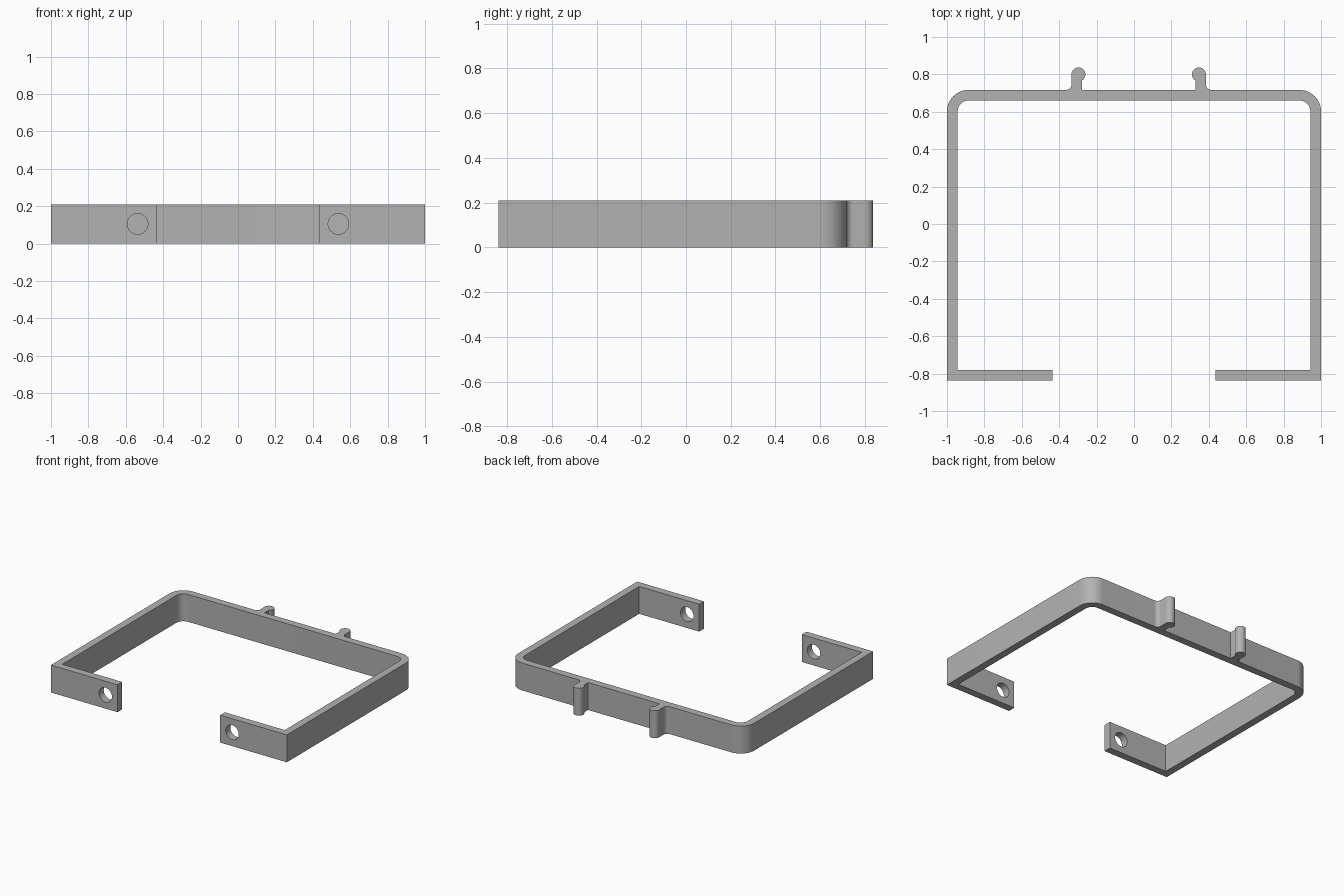
import bpy, bmesh
from math import cos, sin, radians
from mathutils import Matrix

cube = bpy.data.objects.get("Cube")
if cube:
    bpy.data.objects.remove(cube, do_unlink=True)

HEIGHT, WALL = 0.21, 0.057
FRONT, BACK = -0.837, 0.717
FOOT_END = 0.435
HOOK_MID = 0.025        # the hook pair sits slightly off centre


def arc(cx, cy, r, start, end, steps=12):
    angles = [radians(start + (end - start) * i / steps) for i in range(steps + 1)]
    return [(cx + r * cos(a), cy + r * sin(a)) for a in angles]


def mirrored(points, axis=0.0):
    return [(2 * axis - x, y) for x, y in reversed(points)]


# Hook: outer fillet, rounded head bulging inward, straight inner side
hook = arc(0.414, BACK + 0.03, 0.03, 270, 180, 8)
hook += arc(0.347, 0.80, 0.037, 0, 239, 28)
hook.append((0.328, BACK))

# Outside of the right-hand half, then the inside of the same half
outer_half = [(FOOT_END, FRONT), (1, FRONT)] + arc(0.885, BACK - 0.115, 0.115, 0, 90)
inner_half = arc(0.885, BACK - 0.115, 0.115 - WALL, 90, 0)
inner_half += [(1 - WALL, FRONT + WALL), (FOOT_END, FRONT + WALL)]

outline = (outer_half + hook + mirrored(hook, HOOK_MID) + mirrored(outer_half)
           + mirrored(inner_half) + inner_half)

# Bracket: the outline raised to full height
bm = bmesh.new()
base = bm.faces.new([bm.verts.new((x, y, 0)) for x, y in outline])
raised = bmesh.ops.extrude_face_region(bm, geom=[base])
bmesh.ops.translate(bm, vec=(0, 0, HEIGHT),
                    verts=[g for g in raised["geom"] if isinstance(g, bmesh.types.BMVert)])
bmesh.ops.recalc_face_normals(bm, faces=bm.faces)
mesh = bpy.data.meshes.new("bracket")
bm.to_mesh(mesh)
bm.free()
bracket = bpy.data.objects.new("bracket", mesh)
bpy.context.collection.objects.link(bracket)

# Screw holes through both feet
bm = bmesh.new()
for side in (-1, 1):
    place = Matrix.Translation((side * 0.537, FRONT + WALL / 2, HEIGHT / 2))
    bmesh.ops.create_cone(bm, cap_ends=True, segments=48, radius1=0.055, radius2=0.055,
                          depth=0.2, matrix=place @ Matrix.Rotation(radians(90), 4, 'X'))
cut_mesh = bpy.data.meshes.new("hole_cutter")
bm.to_mesh(cut_mesh)
bm.free()
cutter = bpy.data.objects.new("hole_cutter", cut_mesh)
cutter.hide_render = True
bpy.context.collection.objects.link(cutter)

holes = bracket.modifiers.new("screw_holes", 'BOOLEAN')
holes.operation = 'DIFFERENCE'
holes.solver = 'EXACT'
holes.object = cutter
for obj in bpy.context.selected_objects:
    obj.select_set(False)
bpy.context.view_layer.objects.active = bracket
bracket.select_set(True)
bpy.ops.object.modifier_apply(modifier=holes.name)
bpy.data.objects.remove(cutter, do_unlink=True)

# Plain grey finish
grey = bpy.data.materials.new("plain_grey")
grey.use_nodes = True
colour = (0.45, 0.45, 0.45, 1)
grey.diffuse_color = colour
grey.node_tree.nodes["Principled BSDF"].inputs["Base Color"].default_value = colour
bracket.data.materials.clear()
bracket.data.materials.append(grey)
bpy.ops.object.shade_smooth_by_angle(angle=radians(30))
